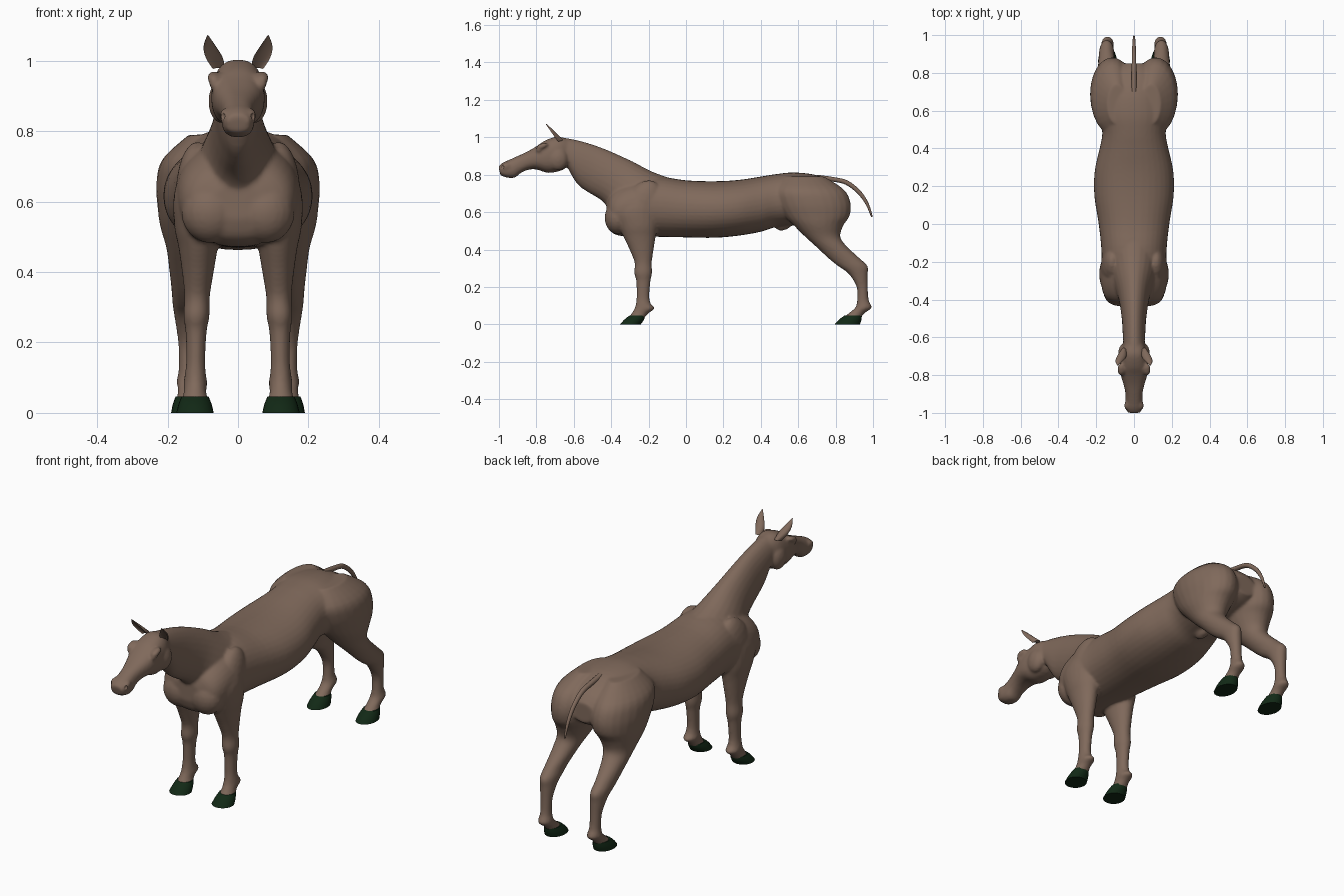
import bpy, bmesh, math
from mathutils import Matrix


def material(name, rgb):
    m = bpy.data.materials.new(name)
    m.diffuse_color = (*rgb, 1)
    return m


COAT = material("brown_coat", (0.215, 0.142, 0.105))
HOOF = material("dark_green_hoof", (0.006, 0.022, 0.008))


def spline(rows, steps):
    """Catmull-Rom through rows of equal length"""
    out = []
    for i in range(len(rows) - 1):
        a, b, c, d = (rows[max(0, i - 1)], rows[i], rows[i + 1], rows[min(len(rows) - 1, i + 2)])
        for k in range(steps):
            t = k / steps
            out.append([0.5 * (2 * q + (r - p) * t + (2 * p - 5 * q + 4 * r - s) * t * t
                               + (3 * q - p - 3 * r + s) * t ** 3) for p, q, r, s in zip(a, b, c, d)])
    return out + [list(rows[-1])]


def loft(bm, rows, side=1, steps=4, power=2.0, n=24, cup=False):
    """Each row: first edge (y, z), second edge (y, z), half width, centre x"""
    rings = []
    for y1, z1, y2, z2, hw, x in spline(rows, steps):
        ring = []
        for i in range(n):
            a = 2 * math.pi * i / n
            c, s = math.cos(a), math.sin(a)
            t = math.copysign(abs(c) ** (2 / power), c)
            u = math.copysign(abs(s) ** (2 / power), s)
            if cup and t > 0:
                t *= -0.35
            ring.append(bm.verts.new((side * (x + hw * u), (y1 + y2) / 2 + t * (y1 - y2) / 2,
                                      (z1 + z2) / 2 + t * (z1 - z2) / 2)))
        rings.append(ring)
    for p, q in zip(rings, rings[1:]):
        for i in range(n):
            bm.faces.new((p[i], p[(i + 1) % n], q[(i + 1) % n], q[i]))
    bm.faces.new(rings[0])
    bm.faces.new(rings[-1])


def blob(bm, pos, size, tilt=0):
    m = Matrix.Translation(pos) @ Matrix.Rotation(tilt, 4, 'X') @ Matrix.Diagonal((*size, 1))
    bmesh.ops.create_uvsphere(bm, u_segments=20, v_segments=12, radius=1, matrix=m)


def finish(bm, name, mat, angle=60):
    bmesh.ops.recalc_face_normals(bm, faces=bm.faces)
    me = bpy.data.meshes.new(name)
    bm.to_mesh(me)
    bm.free()
    me.materials.append(mat)
    ob = bpy.data.objects.new(name, me)
    bpy.context.collection.objects.link(ob)
    bpy.ops.object.select_all(action='DESELECT')
    bpy.context.view_layer.objects.active = ob
    ob.select_set(True)
    bpy.ops.object.shade_smooth_by_angle(angle=math.radians(angle))
    return ob


def level(rows):
    """Leg rows: z, front y, back y, half width, centre x"""
    return [(f, z, b, z, hw, x) for z, f, b, hw, x in rows]


body = bmesh.new()

# torso: y, top z, bottom z, half width
torso = [(-.425, .65, .55, .07), (-.405, .70, .50, .135), (-.36, .74, .475, .165), (-.28, .77, .47, .176),
         (-.15, .79, .468, .172), (0, .77, .465, .187), (.15, .765, .463, .21), (.28, .772, .474, .208),
         (.40, .79, .495, .182), (.48, .803, .52, .168), (.58, .812, .53, .178), (.70, .797, .54, .16),
         (.80, .75, .57, .12), (.85, .70, .60, .06)]
loft(body, [(y, t, y, b, w, 0) for y, t, b, w in torso], power=2.15, n=36)

# neck
loft(body, [(-.03, .765, -.34, .53, .14, 0), (-.17, .812, -.405, .61, .115, 0), (-.30, .878, -.455, .665, .084, 0),
            (-.45, .944, -.53, .71, .066, 0), (-.57, .982, -.585, .755, .06, 0), (-.665, 1.0, -.64, .85, .055, 0)])

# head
loft(body, [(-.635, .99, -.625, .86, .05, 0), (-.69, 1.004, -.66, .825, .07, 0), (-.755, .982, -.735, .81, .076, 0),
            (-.80, .952, -.80, .828, .070, 0), (-.85, .923, -.845, .826, .056, 0), (-.90, .90, -.885, .808, .046, 0),
            (-.945, .88, -.915, .785, .046, 0), (-.98, .864, -.955, .784, .045, 0),
            (-1.003, .845, -.992, .797, .034, 0)], power=2.4)

# sheath
blob(body, (0, .525, .535), (.03, .05, .03), .4)

front_leg = level([(.72, -.30, -.12, .045, .11), (.62, -.385, -.14, .07, .112), (.53, -.36, -.15, .068, .113),
                   (.47, -.335, -.162, .056, .113), (.40, -.302, -.173, .045, .114), (.33, -.275, -.183, .036, .116),
                   (.275, -.277, -.181, .037, .118), (.23, -.266, -.19, .03, .119), (.15, -.264, -.196, .027, .12),
                   (.11, -.268, -.188, .03, .121), (.085, -.275, -.167, .034, .121), (.06, -.29, -.20, .032, .122),
                   (.03, -.31, -.225, .04, .122)])
hind_leg = level([(.79, .53, .74, .05, .09), (.72, .475, .845, .103, .112), (.65, .485, .88, .118, .114),
                  (.58, .525, .875, .110, .118), (.53, .575, .842, .096, .125), (.47, .635, .825, .072, .132),
                  (.42, .69, .857, .058, .139), (.35, .765, .932, .044, .145), (.31, .815, .972, .041, .145),
                  (.27, .87, .972, .036, .144), (.20, .912, .972, .028, .142), (.13, .915, .977, .027, .141),
                  (.09, .905, .993, .034, .14), (.06, .87, .955, .031, .14), (.03, .835, .93, .038, .14)])
for s in (1, -1):
    loft(body, front_leg, s)
    loft(body, hind_leg, s)
    blob(body, (s * .078, -.365, .57), (.083, .07, .088))             # breast muscle
    blob(body, (s * .115, -.24, .62), (.062, .10, .16), -.45)         # shoulder muscle
    blob(body, (s * .048, -.685, .885), (.036, .055, .062))           # cheek
    blob(body, (s * .068, -.77, .952), (.020, .034, .015), .35)       # brow
    blob(body, (s * .069, -.787, .932), (.014, .017, .012))           # eye
    blob(body, (s * .036, -.962, .845), (.016, .026, .019), .4)       # nostril wing
horse = finish(body, "horse_body", COAT)

# fuse the overlapping parts into one smooth skin
r = horse.modifiers.new("fuse", 'REMESH')
r.mode = 'VOXEL'
r.voxel_size = .0075
r.use_smooth_shade = True
sm = horse.modifiers.new("soften", 'SMOOTH')
sm.factor, sm.iterations = .5, 5

# nostril hollows
bm = bmesh.new()
for s in (1, -1):
    blob(bm, (s * .046, -.984, .843), (.009, .010, .012))
cutter = finish(bm, "nostril_cutter", COAT)
cutter.hide_render = True
cutter.hide_set(True)
cut = horse.modifiers.new("nostrils", 'BOOLEAN')
cut.operation, cut.object, cut.solver = 'DIFFERENCE', cutter, 'EXACT'

# ears, hooves
ear = [(-.712, .968, -.655, .985, .017, .054), (-.728, 1.002, -.685, 1.014, .024, .067),
       (-.742, 1.035, -.715, 1.044, .018, .08), (-.753, 1.07, -.748, 1.073, .002, .086)]
front_hoof = level([(0, -.352, -.242, .053, .122), (.025, -.33, -.225, .047, .122), (.047, -.302, -.218, .038, .122)])
hind_hoof = level([(0, .795, .93, .05, .14), (.025, .818, .938, .045, .14), (.047, .847, .94, .037, .14)])
for s, label in ((1, "left"), (-1, "right")):
    for name, rows, mat, cup in (("ear", ear, COAT, True), ("front_hoof", front_hoof, HOOF, False),
                                 ("hind_hoof", hind_hoof, HOOF, False)):
        bm = bmesh.new()
        loft(bm, rows, s, cup=cup)
        finish(bm, f"{label}_{name}", mat, 45)

# tail
bm = bmesh.new()
loft(bm, [(.70, .800, .70, .77, .014, 0), (.79, .787, .785, .763, .013, 0), (.866, .768, .855, .746, .012, 0),
          (.935, .712, .918, .698, .010, 0), (.977, .645, .962, .638, .008, 0), (.999, .573, .990, .573, .004, 0)], n=14)
finish(bm, "tail", COAT)
